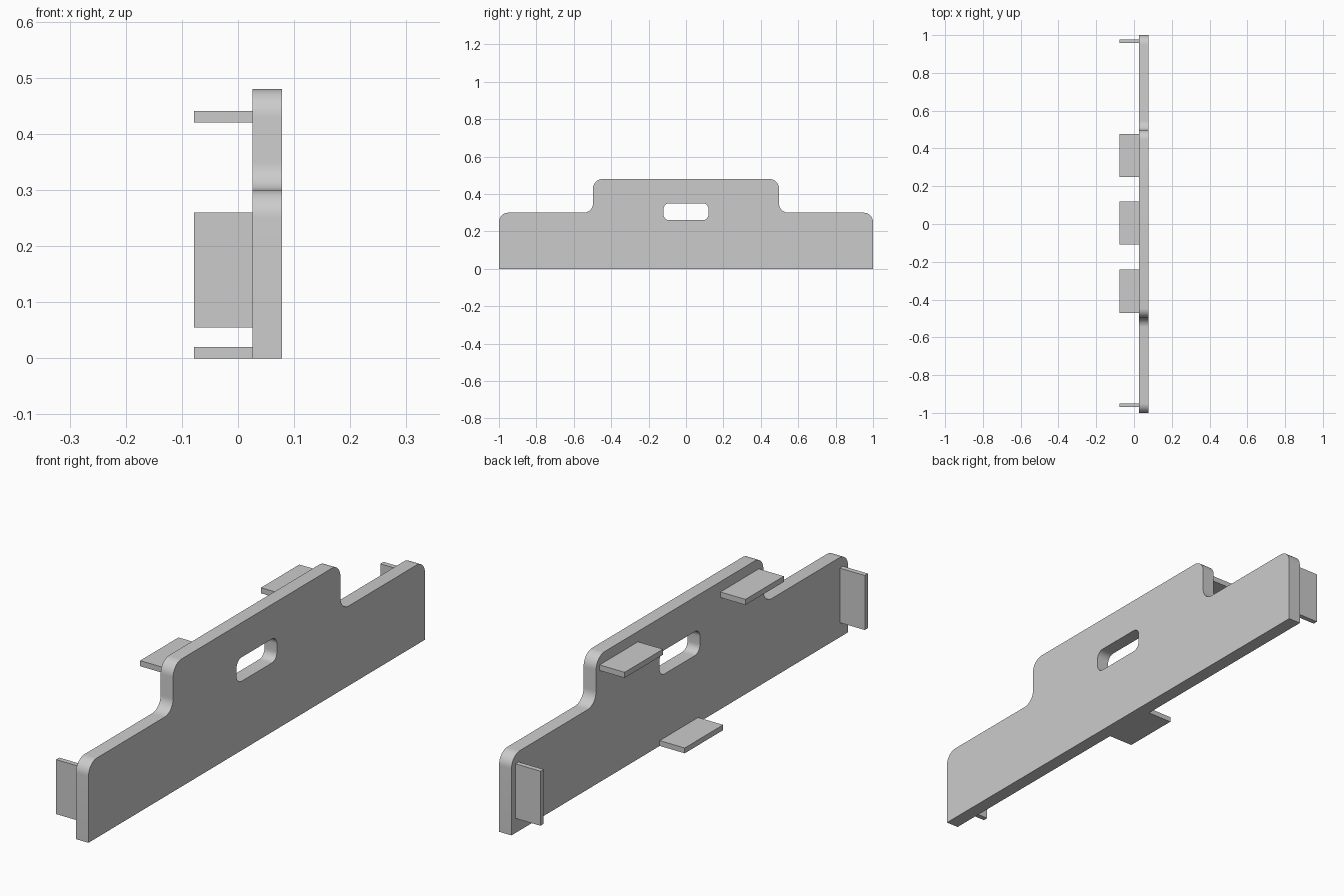
import bpy, bmesh, math
from mathutils import Vector

if "Cube" in bpy.data.objects:
    bpy.data.objects.remove(bpy.data.objects["Cube"], do_unlink=True)

GREY = (0.6, 0.6, 0.6, 1)
grey = bpy.data.materials.new("plain grey")
grey.use_nodes = True
grey.diffuse_color = GREY
grey.node_tree.nodes["Principled BSDF"].inputs["Base Color"].default_value = GREY

X_BACK, X_MID, X_FACE = -0.078, 0.026, 0.078


def rounded(corners, steps=10):
    """Outline in (y, z) with each corner (y, z, radius) rounded by an arc."""
    out = []
    for i, (y, z, r) in enumerate(corners):
        p = Vector((y, z))
        if r == 0:
            out.append(p)
            continue
        a = (Vector(corners[i - 1][:2]) - p).normalized()
        b = (Vector(corners[(i + 1) % len(corners)][:2]) - p).normalized()
        for k in range(steps + 1):
            t = k / steps * math.pi / 2
            out.append(p + r * (a * (1 - math.sin(t)) + b * (1 - math.cos(t))))
    return out


def slab(name, outline, x0, x1):
    """Extrude a (y, z) outline along x."""
    bm = bmesh.new()
    face = bm.faces.new([bm.verts.new((x0, p[0], p[1])) for p in outline])
    ext = bmesh.ops.extrude_face_region(bm, geom=[face])
    moved = [v for v in ext["geom"] if isinstance(v, bmesh.types.BMVert)]
    bmesh.ops.translate(bm, verts=moved, vec=(x1 - x0, 0, 0))
    bmesh.ops.recalc_face_normals(bm, faces=bm.faces)
    mesh = bpy.data.meshes.new(name)
    bm.to_mesh(mesh)
    bm.free()
    mesh.materials.append(grey)
    obj = bpy.data.objects.new(name, mesh)
    bpy.context.collection.objects.link(obj)
    return obj


def rect(y0, y1, z0, z1, r=0):
    return [(y0, z0, r), (y1, z0, r), (y1, z1, r), (y0, z1, r)]


# Stepped plate with rounded shoulders
half = [(1, 0, 0), (1, 0.3, 0.05), (0.497, 0.3, 0.05), (0.497, 0.48, 0.05)]
mirrored = [(-y, z, r) for y, z, r in reversed(half)]
plate = slab("stepped_plate", rounded(half + mirrored), X_MID, X_FACE)

# Handle slot cut through the plate
cutter = slab("slot_cutter", rounded(rect(-0.12, 0.12, 0.26, 0.35, 0.03)),
              X_MID - 0.05, X_FACE + 0.05)
mod = plate.modifiers.new("slot", 'BOOLEAN')
mod.object = cutter
mod.operation = 'DIFFERENCE'
mod.solver = 'EXACT'
bpy.context.view_layer.objects.active = plate
plate.select_set(True)
bpy.ops.object.modifier_apply(modifier=mod.name)
bpy.data.objects.remove(cutter, do_unlink=True)
bpy.ops.object.shade_smooth_by_angle(angle=math.radians(30))

# Thin tabs projecting from the rear side of the plate
tabs = {
    "top_tab_front": (-0.47, -0.242, 0.42, 0.441),
    "top_tab_rear": (0.248, 0.476, 0.42, 0.441),
    "bottom_tab": (-0.109, 0.119, 0, 0.02),
    "end_tab_front": (-0.97, -0.951, 0.055, 0.26),
    "end_tab_rear": (0.957, 0.976, 0.055, 0.26),
}
for name, box in tabs.items():
    slab(name, rounded(rect(*box)), X_BACK, X_MID)
